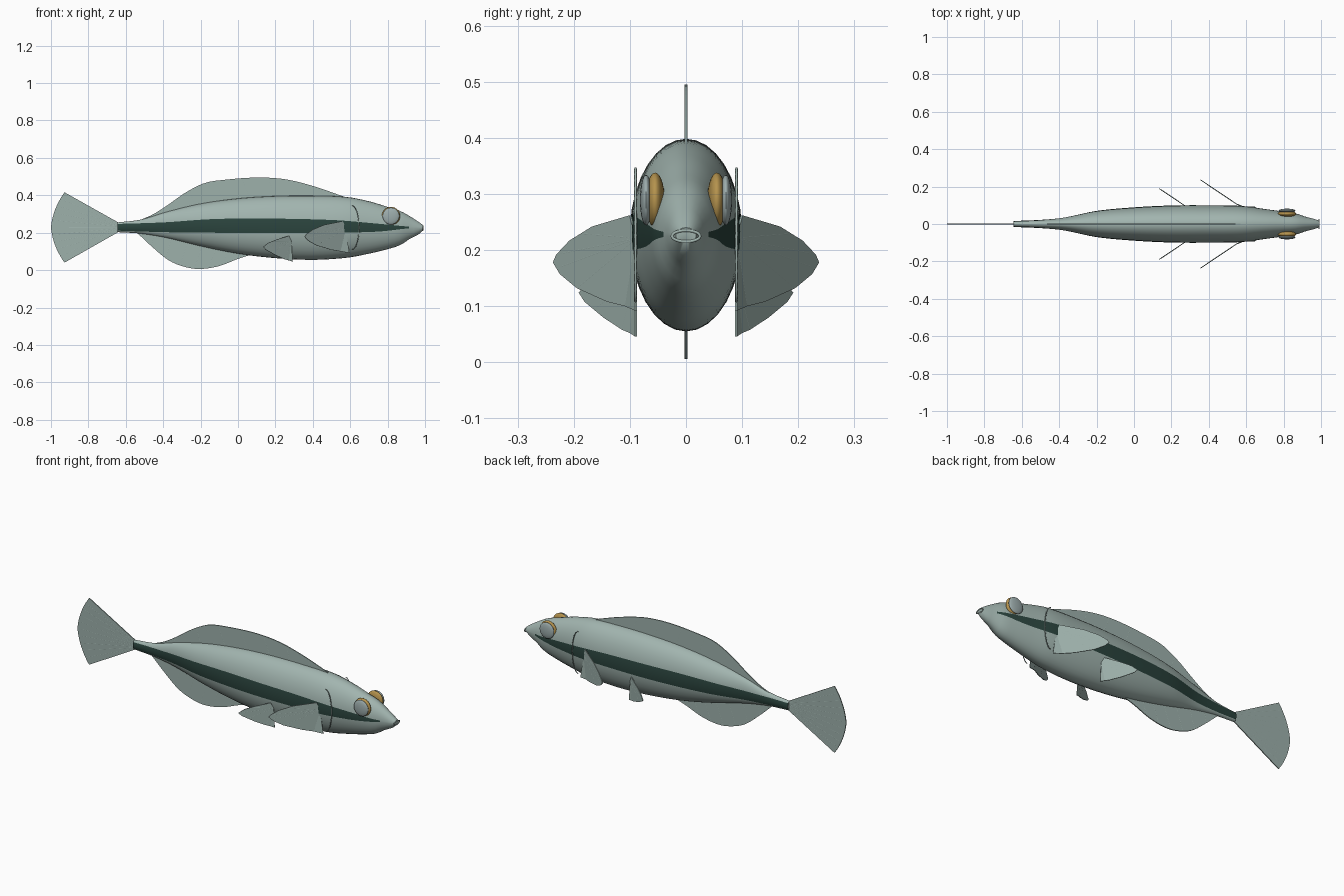
import bpy, bmesh, math
from mathutils import Vector

if "Cube" in bpy.data.objects:
    bpy.data.objects.remove(bpy.data.objects["Cube"])


def material(name, rgb):
    m = bpy.data.materials.new(name)
    m.diffuse_color = (*rgb, 1)
    m.use_nodes = True
    m.node_tree.nodes["Principled BSDF"].inputs["Base Color"].default_value = m.diffuse_color
    return m


SKIN = material("grey green skin", (0.36, 0.46, 0.43))
FIN = material("grey green fin", (0.34, 0.44, 0.41))
STRIPE = material("dark green stripe", (0.024, 0.058, 0.048))
GOLD = material("gold eye", (0.46, 0.29, 0.075))
LENS = material("grey eye lens", (0.34, 0.42, 0.42))


def finish(bm, name, mats, smooth=True):
    bmesh.ops.recalc_face_normals(bm, faces=bm.faces)
    me = bpy.data.meshes.new(name)
    bm.to_mesh(me)
    bm.free()
    ob = bpy.data.objects.new(name, me)
    bpy.context.collection.objects.link(ob)
    for m in mats:
        me.materials.append(m)
    if smooth:
        bpy.ops.object.select_all(action='DESELECT')
        ob.select_set(True)
        bpy.context.view_layer.objects.active = ob
        bpy.ops.object.shade_smooth_by_angle(angle=math.radians(50))
    return ob


def tube(name, pts, r, mat, cyclic=False):
    cu = bpy.data.curves.new(name, 'CURVE')
    cu.dimensions = '3D'
    cu.bevel_depth = r
    cu.bevel_resolution = 1
    cu.use_fill_caps = True
    sp = cu.splines.new('POLY')
    sp.points.add(len(pts) - 1)
    for p, q in zip(sp.points, pts):
        p.co = (*q, 1)
    sp.use_cyclic_u = cyclic
    ob = bpy.data.objects.new(name, cu)
    bpy.context.collection.objects.link(ob)
    cu.materials.append(mat)


def curve_at(table, col, x):
    """Smooth (Hermite) reading of one column of a profile table."""
    n = len(table)
    i = max(k for k in range(n - 1) if table[k][0] <= x or k == 0)
    def slope(k):
        a, b = table[max(k - 1, 0)], table[min(k + 1, n - 1)]
        return (b[col] - a[col]) / (b[0] - a[0])
    p, q = table[i], table[i + 1]
    h = q[0] - p[0]
    t = (x - p[0]) / h
    return ((2*t**3 - 3*t*t + 1) * p[col] + (t**3 - 2*t*t + t) * h * slope(i)
            + (3*t*t - 2*t**3) * q[col] + (t**3 - t*t) * h * slope(i + 1))


# Body profile: x, top, bottom, half width
BODY = [(-0.645, .255, .203, .016), (-0.52, .27, .195, .021), (-0.38, .312, .172, .034),
        (-0.20, .355, .128, .070), (0.0, .383, .088, .089), (0.20, .396, .064, .099),
        (0.40, .398, .055, .100), (0.58, .391, .066, .096), (0.70, .368, .088, .080),
        (0.80, .338, .112, .066), (0.87, .315, .135, .055), (0.92, .287, .168, .038),
        (0.96, .262, .187, .028), (0.99, .240, .212, .018)]
# Stripe limits: x, upper, lower
BAND = [(-0.645, .247, .211), (-0.4, .255, .203), (-0.15, .272, .200), (0.1, .276, .198),
        (0.5, .268, .200), (0.75, .248, .206), (0.92, .232, .224), (1.0, .229, .226)]


# Body: lofted oval rings whose rows follow the stripe edges
def build_body():
    bm = bmesh.new()
    rings, xs = [], []
    N = 64
    for i in range(N + 1):
        x = BODY[0][0] + (BODY[-1][0] - BODY[0][0]) * i / N
        top, bot, w = (curve_at(BODY, c, x) for c in (1, 2, 3))
        cz, h = (top + bot) / 2, (top - bot) / 2
        hi, lo = (math.asin(max(-.8, min(.8, (curve_at(BAND, c, x) - cz) / h))) for c in (1, 2))
        q = math.pi / 2
        side = ([-q + (lo + q) * k / 7 for k in range(7)] + [lo, (lo + hi) / 2]
                + [hi + (q - hi) * k / 7 for k in range(8)])
        ang = side + [math.pi - a for a in reversed(side[1:-1])]
        rings.append([bm.verts.new((x, w * math.cos(a), cz + h * math.sin(a))) for a in ang])
        xs.append(x)
    n = len(rings[0])
    band = {7, 8, n - 8, n - 9}
    for i in range(N):
        for j in range(n):
            f = bm.faces.new((rings[i][j], rings[i][(j + 1) % n],
                              rings[i + 1][(j + 1) % n], rings[i + 1][j]))
            if j in band and xs[i + 1] < 0.925:
                f.material_index = 1
    bm.faces.new(rings[0])
    bm.faces.new(rings[-1])
    finish(bm, "body", [SKIN, STRIPE])


build_body()


def fin(name, inner, outer, thick, ray_step):
    """Thin web between an inner and an outer line, with fin rays."""
    bm = bmesh.new()
    a = [bm.verts.new(p) for p in inner]
    b = [bm.verts.new(p) for p in outer]
    for i in range(len(a) - 1):
        bm.faces.new((a[i], a[i + 1], b[i + 1], b[i]))
    ob = finish(bm, name, [FIN], False)
    s = ob.modifiers.new("thickness", 'SOLIDIFY')
    s.thickness = thick
    s.offset = 0
    for i in range(ray_step, len(inner) - 1, ray_step):
        p, q = Vector(inner[i]), Vector(outer[i])
        tube(name + "_ray", [p, p.lerp(q, .95)], thick * .6, FIN)


# Tail fin: fan of rays
fan = [math.radians(-33 + 66 * i / 20) for i in range(21)]
fin("tail_fin", [(-0.63, 0, .229 + .035 * a) for a in fan],
    [(-0.64 - (.36 - .03 * abs(a)) * math.cos(a), 0, .228 + .345 * math.sin(a)) for a in fan], .005, 2)

# Back and belly fins
BACK = [(-.54, .262), (-.46, .295), (-.38, .345), (-.28, .415), (-.18, .465), (-.08, .482),
        (.1, .495), (.25, .486), (.4, .45), (.58, .388)]
BELLY = [(-.54, .200), (-.46, .125), (-.37, .052), (-.28, .016), (-.2, .006), (-.1, .022),
         (0, .06), (.07, .082)]
for name, line, col, inset in (("dorsal_fin", BACK, 1, -.02), ("anal_fin", BELLY, 2, .02)):
    x0, x1 = line[0][0], line[-1][0]
    xo = [x0 + (x1 - x0) * i / 32 for i in range(33)]
    lean = [x + .05 * math.sin(math.pi * i / 32) for i, x in enumerate(xo)]
    fin(name, [(x, 0, curve_at(BODY, col, x) + inset) for x in lean],
        [(x, 0, curve_at(line, 1, x)) for x in xo], .005, 4)

# Paired fins: outline in x and z, swept outwards towards the rear
PECTORAL = [(.56, .262), (.46, .242), (.40, .217), (.365, .192), (.356, .178), (.375, .157),
            (.42, .132), (.50, .108), (.595, .092)]
PELVIC = [(.272, .183), (.21, .165), (.16, .145), (.135, .124), (.15, .108), (.20, .080),
          (.25, .058), (.292, .046)]
for s, label in ((-1, "right"), (1, "left")):
    for name, line, root in (("pectoral_fin", PECTORAL, (.575, .222)), ("pelvic_fin", PELVIC, (.285, .155))):
        edge = []
        for p, q in zip(line, line[1:]):
            edge += [p, ((p[0] + q[0]) / 2, (p[1] + q[1]) / 2)]
        edge.append(line[-1])
        place = lambda x, z: (x, s * (.089 + max(0, root[0] - x) * .67), z)
        base = [place(root[0], root[1] - .004 * i / len(edge)) for i in range(len(edge))]
        fin(f"{label}_{name}", base, [place(*p) for p in edge], .004, 3)

    # Gill slit
    tube(label + "_gill_edge", [(.61 + .037 * math.cos(t), s * .09, .227 + .118 * math.sin(t))
         for t in (math.pi * (i / 16 - .5) for i in range(17))], .0025, SKIN)

    # Eye: gold ball with a grey lens outside
    for part, y, r, d, m in (("eye", .055, .049, .017, GOLD), ("eye_lens", .071, .045, .011, LENS)):
        bm = bmesh.new()
        bmesh.ops.create_uvsphere(bm, u_segments=24, v_segments=14, radius=1)
        bmesh.ops.scale(bm, vec=(r, d, r), verts=bm.verts)
        bmesh.ops.translate(bm, vec=(.818, s * y, .289), verts=bm.verts)
        finish(bm, f"{label}_{part}", [m])

# Mouth ring
tube("mouth", [(.99, .025 * math.cos(t), .225 + .010 * math.sin(t))
     for t in (math.tau * i / 24 for i in range(24))], .003, SKIN, True)
